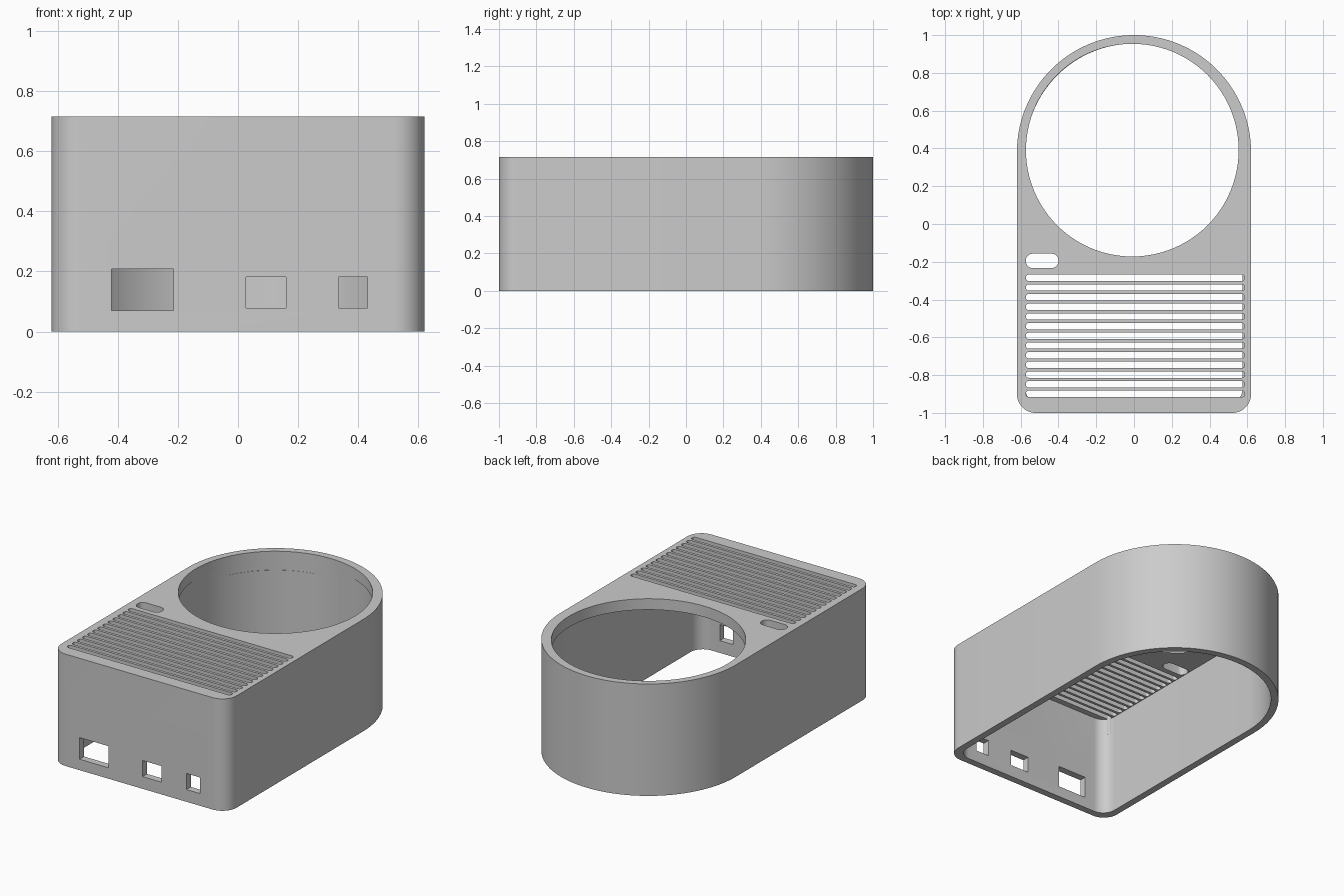
import bpy
import bmesh
from math import sin, cos, pi

HEIGHT = 0.715
PLATE_Z = 0.645
ARC_Y = 0.38

cube = bpy.data.objects.get("Cube")
if cube:
    bpy.data.objects.remove(cube, do_unlink=True)

grey = bpy.data.materials.new("plain_grey")
grey.use_nodes = True
grey.diffuse_color = (0.6, 0.6, 0.6, 1)
grey.node_tree.nodes["Principled BSDF"].inputs["Base Color"].default_value = (0.6, 0.6, 0.6, 1)


def arc(cx, cy, r, start, end, steps):
    """Points along an arc, angles in units of pi."""
    return [(cx + r * cos(pi * (start + (end - start) * i / steps)),
             cy + r * sin(pi * (start + (end - start) * i / steps)))
            for i in range(steps + 1)]


def rounded_rect(x0, x1, y0, y1, r, steps=6):
    return (arc(x1 - r, y1 - r, r, 0, 0.5, steps) + arc(x0 + r, y1 - r, r, 0.5, 1, steps)
            + arc(x0 + r, y0 + r, r, 1, 1.5, steps) + arc(x1 - r, y0 + r, r, 1.5, 2, steps))


def body_outline(half_width, front, r):
    """Half-round back, straight sides, two rounded front corners."""
    return (arc(0, ARC_Y, half_width, 0, 1, 64)
            + arc(-half_width + r, front + r, r, 1, 1.5, 12)
            + arc(half_width - r, front + r, r, 1.5, 2, 12))


def prisms(name, outlines, z0, z1):
    """One object made of outlines extruded from z0 to z1."""
    bm = bmesh.new()
    for outline in outlines:
        face = bm.faces.new([bm.verts.new((x, y, z0)) for x, y in outline])
        top = bmesh.ops.extrude_face_region(bm, geom=[face])
        verts = [v for v in top["geom"] if isinstance(v, bmesh.types.BMVert)]
        bmesh.ops.translate(bm, verts=verts, vec=(0, 0, z1 - z0))
    bmesh.ops.recalc_face_normals(bm, faces=bm.faces[:])
    mesh = bpy.data.meshes.new(name)
    bm.to_mesh(mesh)
    bm.free()
    mesh.materials.append(grey)
    obj = bpy.data.objects.new(name, mesh)
    bpy.context.collection.objects.link(obj)
    return obj


# Outer case
case = prisms("case", [body_outline(0.62, -1, 0.1)], 0, HEIGHT)

# Hollow inside, open at the bottom
cutters = [prisms("cavity_cutter", [body_outline(0.575, -0.955, 0.085)], -0.1, PLATE_Z)]

# Large round opening in the top plate
cutters.append(prisms("round_opening_cutter", [arc(-0.009, 0.391, 0.563, 0, 2 - 1 / 48, 95)],
                      PLATE_Z - 0.05, 0.8))

# Vent slots, which also nick the inner walls at their ends
slots = [rounded_rect(-0.572, 0.585, y - 0.017, y + 0.017, 0.014, 4)
         for y in (-0.285 - 0.0512 * i for i in range(13))]
cutters.append(prisms("vent_slot_cutter", slots, 0.54, 0.8))

# Small pill-shaped opening
cutters.append(prisms("pill_opening_cutter", [rounded_rect(-0.573, -0.4, -0.233, -0.157, 0.036)],
                      0.54, 0.8))

# Connector ports in the front wall
for x0, x1, z0, z1 in ((-0.42, -0.215, 0.07, 0.208),
                       (0.026, 0.16, 0.078, 0.181),
                       (0.335, 0.43, 0.078, 0.181)):
    port = [(x0, -1.1), (x1, -1.1), (x1, -0.9), (x0, -0.9)]
    cutters.append(prisms("port_cutter", [port], z0, z1))

for cutter in cutters:
    cutter.hide_render = True
    mod = case.modifiers.new(cutter.name, "BOOLEAN")
    mod.operation = "DIFFERENCE"
    mod.solver = "EXACT"
    mod.object = cutter

# Bake the cuts and drop the cutters
bpy.context.view_layer.update()
evaluated = case.evaluated_get(bpy.context.evaluated_depsgraph_get())
finished = bpy.data.meshes.new_from_object(evaluated)
case.modifiers.clear()
case.data = finished
for cutter in cutters:
    bpy.data.objects.remove(cutter, do_unlink=True)

bpy.ops.object.select_all(action="DESELECT")
case.select_set(True)
bpy.context.view_layer.objects.active = case
bpy.ops.object.shade_smooth_by_angle(angle=pi / 6)
